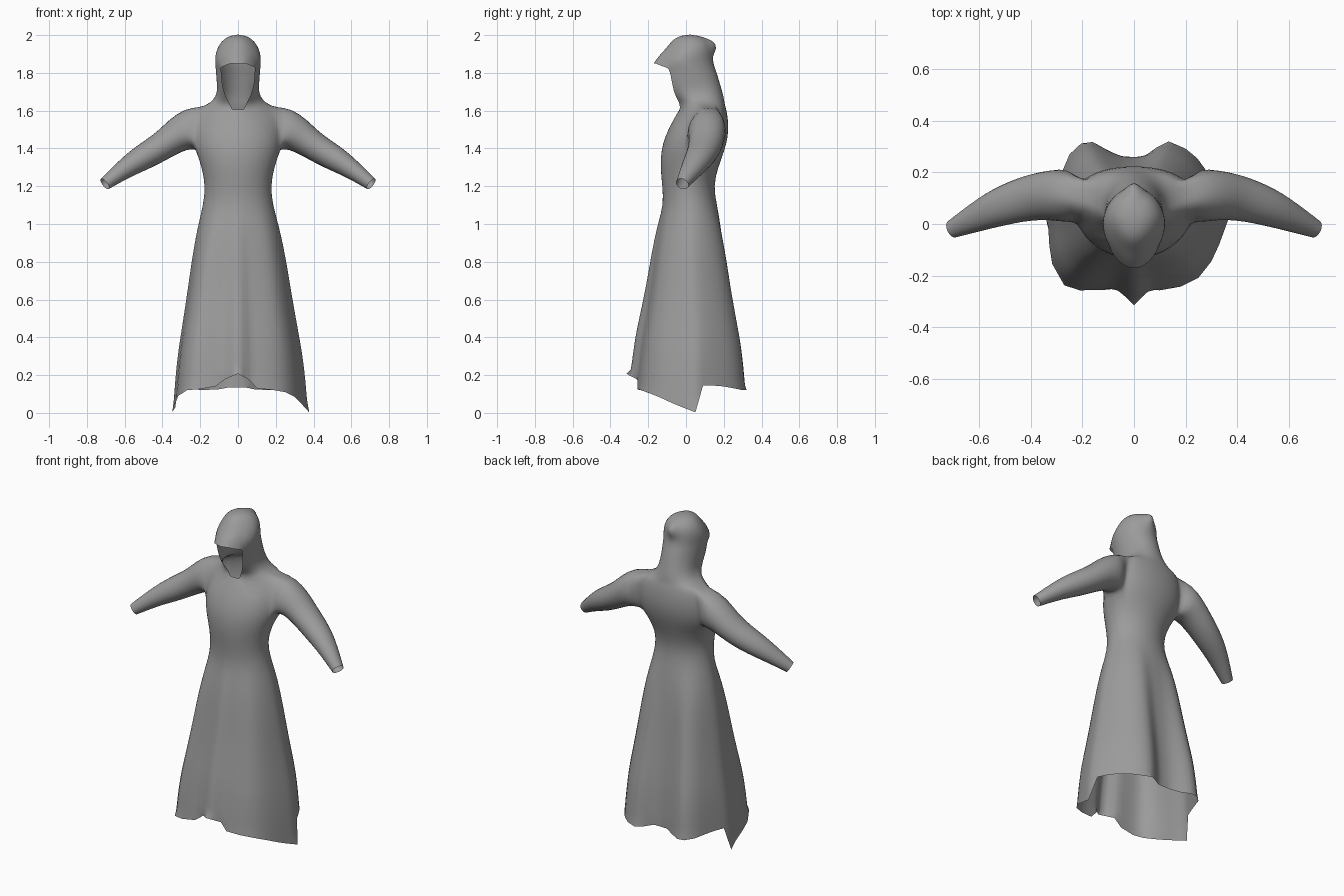
import bpy, bmesh, math
from mathutils import Vector

if "Cube" in bpy.data.objects:
    bpy.data.objects.remove(bpy.data.objects["Cube"])

H = 17            # columns per half, counted from the back to the front
N = 2 * H
EDGE = 12         # column that carries the edge of the hood opening

# Hem outline of each half, from centre back to centre front
hem_right = [(0, .26, .135), (.04, .262, .135), (.085, .295, .125), (.135, .32, .122),
             (.2, .292, .122), (.245, .255, .13), (.285, .2, .14), (.32, .14, .145),
             (.345, .09, .145), (.377, .05, .003), (.352, -.02, .03), (.33, -.08, .055),
             (.3, -.145, .085), (.25, -.208, .11), (.18, -.243, .122), (.1, -.257, .13),
             (.06, -.255, .175), (0, -.315, .207)]
hem_left = [(0, .26, .135), (.05, .262, .135), (.1, .285, .125), (.16, .318, .122),
            (.205, .312, .122), (.25, .27, .13), (.28, .2, .14), (.305, .14, .145),
            (.325, .09, .145), (.348, .05, .003), (.332, -.02, .03), (.328, -.085, .06),
            (.317, -.155, .09), (.27, -.238, .12), (.21, -.257, .125), (.12, -.256, .14),
            (.065, -.25, .18), (0, -.315, .207)]

# Skirt: nominal height and how far the column has spread from waist to hem
skirt = [(.13, 1), (.2, .96), (.3, .89), (.4, .8), (.5, .68), (.6, .57), (.7, .47),
         (.8, .38), (.9, .28), (1.0, .16)]

# Torso and hood rings: height, half width, front y, back y, opening edge angle
WAIST = (1.1, .185, -.12, .165, 127)
rings = [WAIST,
         (1.2, .173, -.125, .145, 127), (1.3, .192, -.137, .17, 127),
         (1.39, .224, -.132, .205, 127), (1.46, .232, -.112, .222, 130),
         (1.53, .228, -.08, .226, 140), (1.605, .203, -.035, .215, 171),
         (1.632, .165, -.035, .205, 166), (1.655, .13, -.055, .203, 155),
         (1.7, .108, -.11, .193, 135), (1.76, .114, -.13, .175, 130),
         (1.81, .118, -.152, .16, 125), (1.85, .122, -.172, .145, 122),
         (1.89, .122, -.145, .14, 122), (1.93, .111, -.105, .137, 122),
         (1.967, .089, -.078, .125, 122), (1.993, .055, -.045, .085, 125)]


def column(j):
    """Index within the half and side of a column."""
    return (j, 1) if j <= H else (N - j, -1)


def ring_point(ring, j):
    z, w, front, back, edge = ring
    k, side = column(j)
    step = 180 / H
    if k <= 10:
        a = k * step
    elif k == 11:
        a = (10 * step + edge) / 2
    else:
        a = edge + (180 - edge) * (k - EDGE) / (H - EDGE)
    a = math.radians(a)
    c = math.cos(a)
    x = w * math.sin(a)
    if c < 0 and z > 1.8:              # hood narrows towards the brim
        x *= 1 + .17 * c
    if c > 0 and 1.38 < z < 1.71:      # broad, flat upper back and collar
        c = c ** (.62 if z < 1.64 else .72)
    y = (front + back) / 2 + (back - front) / 2 * c
    if z in (1.93, 1.967) and k < 3:   # small peak at the back of the hood
        y += (.032, .02, .006)[k]
    if z == 1.605 and 4 <= k <= 9:     # raised shoulder line
        z += .012
    if z == 1.85 and k in (12, 13, 14):  # brim dips at the sides
        z -= (.022, .016, .008)[k - 12]
    return Vector((side * x, y, z))


bm = bmesh.new()
crease = bm.verts.layers.float.new("crease_vert")
rows = []

# Skirt columns run from the waist out to the folded hem, bulging at back and sides
for zn, f in skirt:
    row = []
    for j in range(N):
        k, side = column(j)
        hx, hy, hz = (hem_right if side > 0 else hem_left)[k]
        g = f + (.05 * math.sin(math.pi * (1.1 - zn) / .97) if k < 14 else 0)
        p = ring_point(WAIST, j).lerp(Vector((hx * side, hy, 0)), g)
        p.z = hz + (zn - .13) / .97 * (1.1 - hz)
        row.append(bm.verts.new(p))
    rows.append(row)
for v in rows[0]:
    v[crease] = 1.0

# Torso, neck and hood
for ring in rings:
    rows.append([bm.verts.new(ring_point(ring, j)) for j in range(N)])

S = len(skirt)
ARM0, ARM1 = S + 3, S + 6        # rows bounding the armholes
CHIN, BRIM = S + 6, S + 12       # rows bounding the hood opening
C0, C1 = 6, 10                   # columns bounding the armholes

for r in range(len(rows) - 1):
    for j in range(N):
        lo, hi = min(column(j)[0], column(j + 1)[0]), max(column(j)[0], column(j + 1)[0])
        if ARM0 <= r < ARM1 and lo >= C0 and hi <= C1:
            continue
        if CHIN <= r < BRIM and lo >= EDGE:
            continue
        n = (j + 1) % N
        bm.faces.new((rows[r][j], rows[r][n], rows[r + 1][n], rows[r + 1][j]))

# Crown of the hood
crown = bm.verts.new((0, .02, 2.004))
for j in range(N):
    bm.faces.new((rows[-1][j], rows[-1][(j + 1) % N], crown))

# Sleeves: centre, radius across, radius up, grown out of each armhole
sleeve = [((.255, .112, 1.505), .113, .114), ((.32, .112, 1.472), .102, .093),
          ((.38, .106, 1.428), .094, .08), ((.45, .09, 1.383), .086, .075),
          ((.52, .066, 1.343), .077, .069), ((.58, .041, 1.305), .066, .058),
          ((.64, .012, 1.262), .052, .047), ((.705, -.02, 1.212), .036, .035)]
for side in (1, -1):
    def at(r, k):
        return rows[r][k if side > 0 else (N - k) % N]
    loop = ([at(ARM0, k) for k in range(C0, C1)] + [at(r, C1) for r in range(ARM0, ARM1)] +
            [at(ARM1, k) for k in range(C1, C0, -1)] + [at(r, C0) for r in range(ARM1, ARM0, -1)])
    mid = sum((v.co for v in loop), Vector()) / len(loop)
    angles = [math.atan2(v.co.z - mid.z, v.co.y - mid.y) for v in loop]
    first, total = angles[0], len(angles)
    previous = loop
    for i, (c, across, up) in enumerate(sleeve):
        a = Vector(sleeve[max(i - 1, 0)][0])
        b = Vector(sleeve[min(i + 1, len(sleeve) - 1)][0])
        d = (b - a).normalized()
        if i == 0:
            d = (d + Vector((1, 0, 0))).normalized()
        u = (Vector((0, 1, 0)) - d * d.y).normalized()
        v = d.cross(u)
        current = []
        for q, t in enumerate(angles):
            # Ease from the armhole spacing to an even spacing
            even = first - 2 * math.pi * q / total
            gap = (even - t + math.pi) % (2 * math.pi) - math.pi
            t += gap * min(1, (i + 1) / 3)
            p = Vector(c) + u * across * math.cos(t) + v * up * math.sin(t)
            current.append(bm.verts.new((p.x * side, p.y, p.z)))
        for q in range(total):
            n = (q + 1) % total
            bm.faces.new((previous[q], previous[n], current[n], current[q]))
        previous = current

# Tidy up and turn the surface outward
bmesh.ops.delete(bm, geom=[v for v in bm.verts if not v.link_faces], context='VERTS')
bmesh.ops.recalc_face_normals(bm, faces=bm.faces)
if crown.link_faces[0].normal.z < 0:
    bmesh.ops.reverse_faces(bm, faces=bm.faces)
for f in bm.faces:
    f.smooth = True

mesh = bpy.data.meshes.new("hooded_robe")
bm.to_mesh(mesh)
bm.free()
robe = bpy.data.objects.new("hooded_robe", mesh)
bpy.context.collection.objects.link(robe)

cloth = bpy.data.materials.new("grey_cloth")
cloth.diffuse_color = (.33, .33, .33, 1)
cloth.use_nodes = True
cloth.node_tree.nodes["Principled BSDF"].inputs["Base Color"].default_value = cloth.diffuse_color
mesh.materials.append(cloth)

# Soften the cloth, keeping the hem points crisp
soft = robe.modifiers.new("soften", 'SUBSURF')
soft.levels = soft.render_levels = 1
